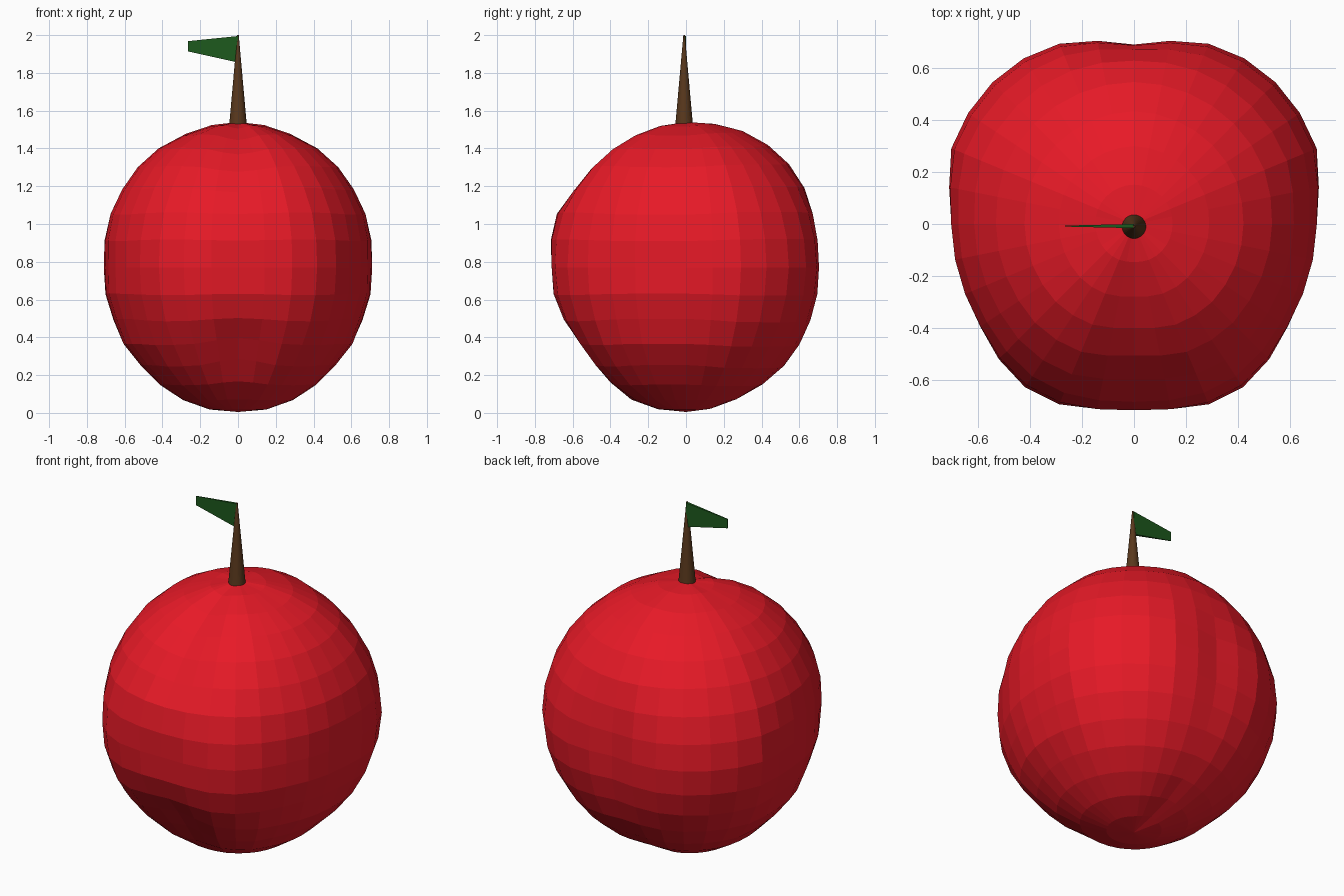
import bpy, bmesh
from math import sin, cos, radians
from mathutils import Vector

if "Cube" in bpy.data.objects:
    bpy.data.objects.remove(bpy.data.objects["Cube"])


def material(name, rgb):
    m = bpy.data.materials.new(name)
    m.diffuse_color = (*rgb, 1)
    m.use_nodes = True
    m.node_tree.nodes["Principled BSDF"].inputs["Base Color"].default_value = m.diffuse_color
    return m


def finish(bm, name, mat):
    bmesh.ops.recalc_face_normals(bm, faces=bm.faces)
    me = bpy.data.meshes.new(name)
    bm.to_mesh(me)
    bm.free()
    me.materials.append(mat)
    ob = bpy.data.objects.new(name, me)
    bpy.context.collection.objects.link(ob)
    return ob


# Apple body: 32 x 16 sphere, dented at front, sides and back.
# Radius from the centre per ring, bottom to top
CENTRE_Z = 0.77
LOBE = [.765, .765, .76, .755, .755, .755, .76, .765, .77, .77, .77, .77, .77, .77, .77, .77, .77]
SIDE = [.765, .767, .76, .746, .73, .728, .71, .71, .70, .715, .73, .738, .75, .757, .755, .76, .77]
BACK = [.765, .745, .74, .738, .735, .725, .71, .70, .69, .70, .725, .755, .772, .78, .782, .775, .77]
FRONT = [.765, .765, .757, .725, .685, .675, .70, .715, .71, .73, .74, .716, .716, .72, .73, .75, .77]
# Dent strength every 11.25 degrees, from front round to back
W_FRONT = [1, .75, .33, .2] + [0] * 13
W_SIDE = [0, 0, 0, .05, .5, .85, .97, 1, .97, .65, .14, .04, 0, 0, 0, 0, 0]
W_BACK = [0] * 13 + [.06, .25, .65, 1]


def radius(ring, step):
    base = LOBE[ring]
    return base + sum(w[step] * (p[ring] - base) for w, p in
                      ((W_FRONT, FRONT), (W_SIDE, SIDE), (W_BACK, BACK)))


bm = bmesh.new()
bmesh.ops.create_uvsphere(bm, u_segments=32, v_segments=16, radius=1)
for v in bm.verts:
    d = v.co.normalized()
    ring = round(d.angle(Vector((0, 0, -1))) / radians(11.25))
    flat = Vector((d.x, d.y, 0))
    step = 8
    if flat.length > 1e-4:
        step = round(flat.angle(Vector((0, -1, 0))) / radians(11.25))
    v.co = d * radius(ring, step) + Vector((0, 0, CENTRE_Z))
finish(bm, "apple_body", material("red_skin", (.8, .01, .02)))

# Stem: tapered spike
bm = bmesh.new()
bmesh.ops.create_cone(bm, cap_ends=True, segments=32, radius1=.046, radius2=.004, depth=.47)
bmesh.ops.translate(bm, verts=bm.verts, vec=(0, -.01, 1.765))
finish(bm, "stem", material("brown_stem", (.1, .04, .012)))

# Leaf: thin tapering blade
bm = bmesh.new()
bmesh.ops.create_cube(bm, size=1)
for v in bm.verts:
    root, top = v.co.x > 0, v.co.z > 0
    x, t = (0, .008) if root else (-.265, .002)
    z = (1.995 if top else 1.855) if root else (1.968 if top else 1.914)
    v.co = (x, -.008 + (t if v.co.y > 0 else -t), z)
finish(bm, "leaf", material("green_leaf", (.012, .1, .012)))
